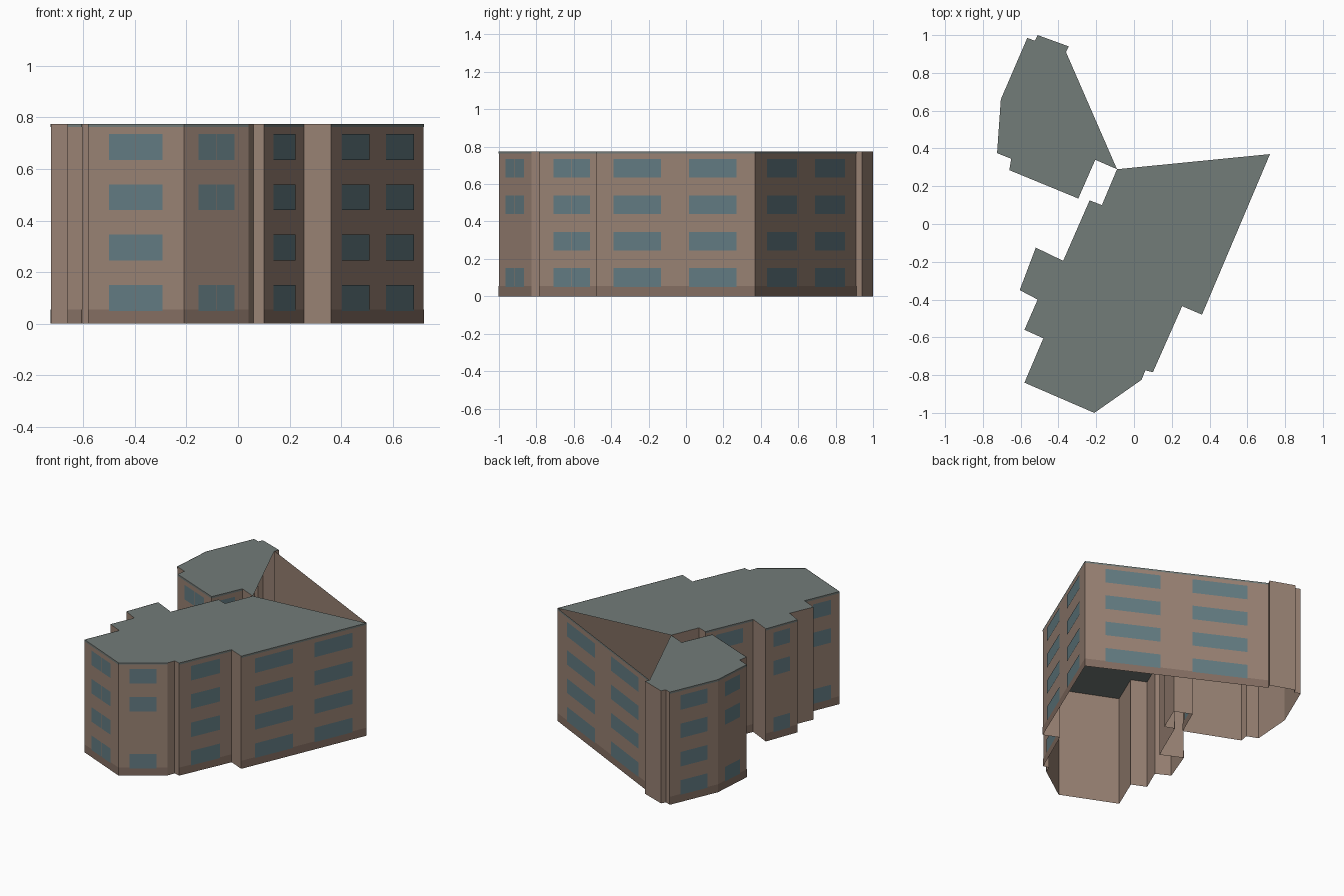
import bpy, bmesh
from mathutils import Vector

if "Cube" in bpy.data.objects:
    bpy.data.objects.remove(bpy.data.objects["Cube"])

H = 0.775          # wall height
PLINTH = 0.055     # darker base band
TRIM = 0.012       # roof-coloured edge band
FLOORS = [0.05, 0.245, 0.44, 0.635]
WIN_H = 0.1

# Footprint, counter-clockwise: wing first, then the main block
WING = [(-0.36, 0.91), (-0.345, 0.94), (-0.51, 1.0), (-0.525, 0.97), (-0.565, 0.985),
        (-0.705, 0.66), (-0.725, 0.375), (-0.65, 0.345), (-0.66, 0.285),
        (-0.295, 0.135), (-0.205, 0.34), (-0.09, 0.29)]
MAIN = [(-0.09, 0.29), (-0.17, 0.10), (-0.235, 0.125), (-0.375, -0.195), (-0.52, -0.125),
        (-0.605, -0.35), (-0.51, -0.40), (-0.58, -0.56), (-0.48, -0.605), (-0.58, -0.84),
        (-0.21, -1.0), (0.04, -0.825), (0.06, -0.775), (0.10, -0.785), (0.255, -0.435),
        (0.36, -0.48), (0.72, 0.37)]
OUTLINE = WING + MAIN[1:]


def material(name, rgb):
    m = bpy.data.materials.new(name)
    m.diffuse_color = (*rgb, 1)
    m.use_nodes = True
    m.node_tree.nodes["Principled BSDF"].inputs["Base Color"].default_value = m.diffuse_color
    return m


def make_object(name, faces, mat):
    bm = bmesh.new()
    for f in faces:
        bm.faces.new([bm.verts.new(p) for p in f])
    bmesh.ops.remove_doubles(bm, verts=bm.verts, dist=0.0005)
    me = bpy.data.meshes.new(name)
    bm.to_mesh(me)
    bm.free()
    me.materials.append(mat)
    ob = bpy.data.objects.new(name, me)
    bpy.context.collection.objects.link(ob)
    return ob


def panel(a, b, t0, t1, z0, z1, off=0.0):
    """Upright rectangle along wall a-b, pushed outward by off."""
    a, b = Vector(a), Vector(b)
    d = b - a
    n = Vector((d.y, -d.x)).normalized() * off
    p, q = a + d * t0 + n, a + d * t1 + n
    return [(p.x, p.y, z0), (q.x, q.y, z0), (q.x, q.y, z1), (p.x, p.y, z1)]


brick = material("brick", (0.32, 0.225, 0.175))
base_mat = material("base_brick", (0.235, 0.16, 0.125))
roof_mat = material("roof_grey", (0.17, 0.2, 0.19))
glass = material("glass", (0.125, 0.2, 0.225))

walls, plinths, trims, windows = [], [], [], []
for a, b in zip(OUTLINE, OUTLINE[1:] + OUTLINE[:1]):
    length = (Vector(b) - Vector(a)).length
    walls.append(panel(a, b, 0, 1, 0, H))
    if length < 0.22:
        continue                      # short returns stay plain
    plinths.append(panel(a, b, 0, 1, 0, PLINTH, 0.0015))
    trims.append(panel(a, b, 0, 1, H - TRIM, H, 0.0015))
    # window layout follows the wall length
    if length > 0.5:
        spans = [(0.11, 0.41), (0.585, 0.885)]
    elif length > 0.29:
        spans = [(0.22, 0.496), (0.504, 0.78)]
    else:
        spans = [(0.24, 0.76)]
    for i, z in enumerate(FLOORS):
        if i == 1 and length < 0.345:
            continue                  # narrow walls skip the second floor
        for t0, t1 in spans:
            windows.append(panel(a, b, t0, t1, z, z + WIN_H, 0.003))

# Walls, bands and windows
make_object("outer_walls", walls, brick)
make_object("base_band", plinths, base_mat)
make_object("roof_edge_trim", trims, roof_mat)
make_object("windows", windows, glass)

# Flat roofs; the triangle between wing and main block stays open
make_object("wing_roof", [[(x, y, H) for x, y in WING]], roof_mat)
make_object("main_roof", [[(x, y, H) for x, y in MAIN]], roof_mat)
